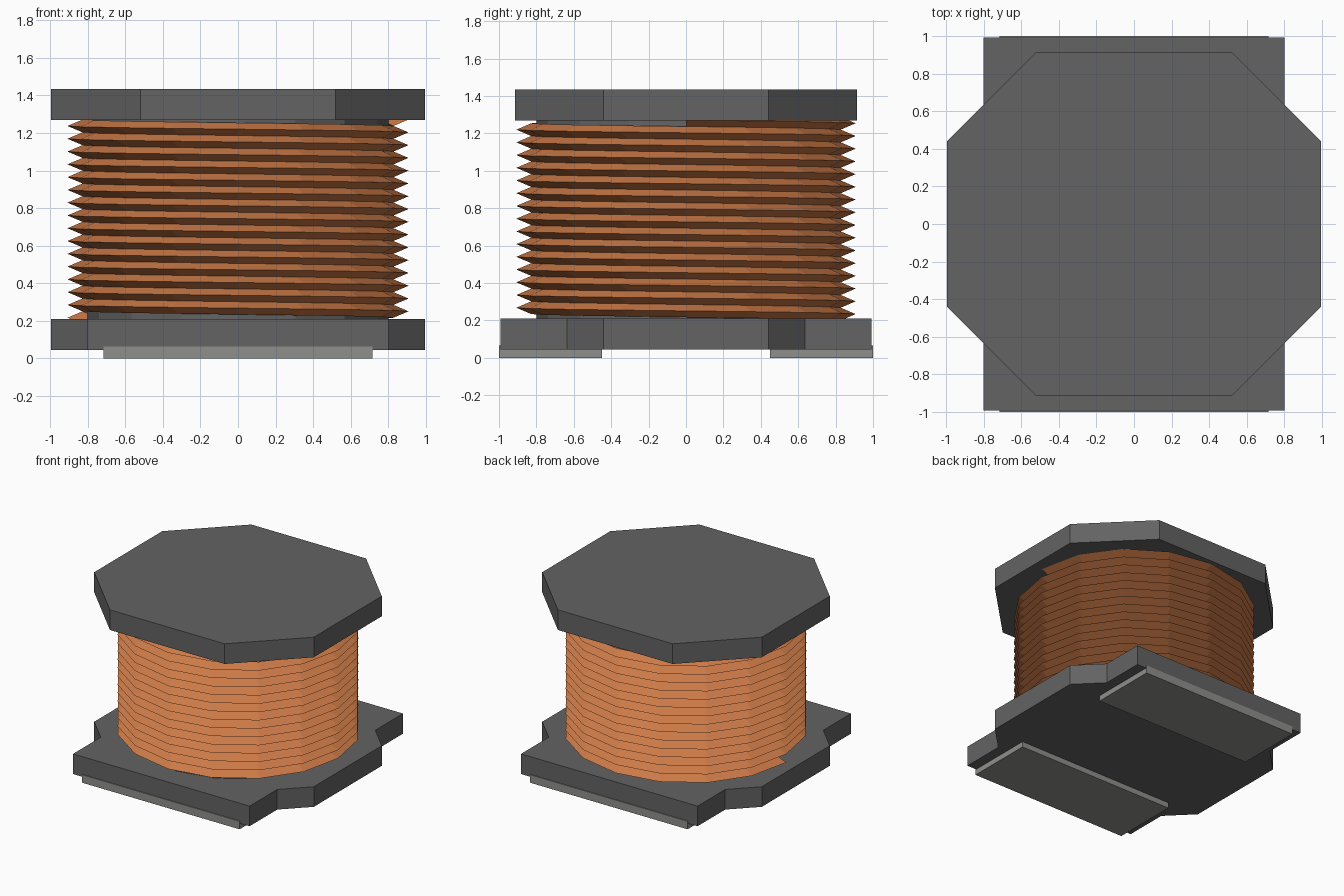
import bpy, bmesh, math

cube = bpy.data.objects.get("Cube")
if cube:
    bpy.data.objects.remove(cube, do_unlink=True)


def material(name, rgb):
    m = bpy.data.materials.new(name)
    m.use_nodes = True
    m.diffuse_color = (*rgb, 1)
    bsdf = m.node_tree.nodes["Principled BSDF"]
    bsdf.inputs["Base Color"].default_value = (*rgb, 1)
    bsdf.inputs["Roughness"].default_value = 0.6
    return m


ferrite = material("dark_grey_ferrite", (0.125, 0.125, 0.125))
copper = material("copper_orange", (0.62, 0.2, 0.065))
metal = material("light_grey_metal", (0.275, 0.275, 0.26))


def finish(bm, name, mat):
    bmesh.ops.recalc_face_normals(bm, faces=bm.faces)
    mesh = bpy.data.meshes.new(name)
    bm.to_mesh(mesh)
    bm.free()
    mesh.materials.append(mat)
    obj = bpy.data.objects.new(name, mesh)
    bpy.context.collection.objects.link(obj)
    return obj


def plate(name, corner, z0, z1, mat):
    """Extrude an outline made by mirroring one corner into four quadrants."""
    outline = list(corner)
    outline += [(-x, y) for x, y in reversed(corner)]
    outline += [(-x, -y) for x, y in corner]
    outline += [(x, -y) for x, y in reversed(corner)]
    bm = bmesh.new()
    face = bm.faces.new([bm.verts.new((x, y, z0)) for x, y in outline])
    ext = bmesh.ops.extrude_face_region(bm, geom=[face], use_keep_orig=True)
    top = [v for v in ext["geom"] if isinstance(v, bmesh.types.BMVert)]
    bmesh.ops.translate(bm, verts=top, vec=(0, 0, z1 - z0))
    return finish(bm, name, mat)


# Bobbin flanges
plate("base_flange", [(0.995, 0.44), (0.8, 0.635), (0.8, 0.993)], 0.045, 0.21, ferrite)
plate("top_flange", [(0.995, 0.44), (0.52, 0.915)], 1.27, 1.435, ferrite)

# Solder pads under the front and back edges
for name, side in (("front_pad", -1), ("back_pad", 1)):
    pad = plate(name, [(0.715, 0.275)], 0, 0.065, metal)
    pad.location.y = side * 0.725

# Central core inside the winding
bm = bmesh.new()
bmesh.ops.create_cone(bm, cap_ends=True, segments=16, radius1=0.8, radius2=0.8, depth=1.1)
bmesh.ops.translate(bm, verts=bm.verts, vec=(0, 0, 0.74))
finish(bm, "core", ferrite)

# Helical winding with a flattened diamond section, rising clockwise
SEGMENTS, TURNS, PITCH, RADIUS, DEPTH = 16, 15.5, 0.068, 0.907, 0.08
section = [(0, 0), (-DEPTH, PITCH / 2), (-2 * DEPTH, 0), (-DEPTH, -PITCH / 2)]
bm = bmesh.new()
rings = []
for i in range(int(SEGMENTS * TURNS) + 1):
    a = math.pi - math.tau * i / SEGMENTS
    z = 0.217 + PITCH * i / SEGMENTS
    rings.append([bm.verts.new(((RADIUS + r) * math.cos(a), (RADIUS + r) * math.sin(a), z + h))
                  for r, h in section])
for lo, hi in zip(rings, rings[1:]):
    for k in range(4):
        n = (k + 1) % 4
        bm.faces.new((lo[k], lo[n], hi[n], hi[k]))
bm.faces.new(rings[0])
bm.faces.new(rings[-1])
finish(bm, "copper_winding", copper)
